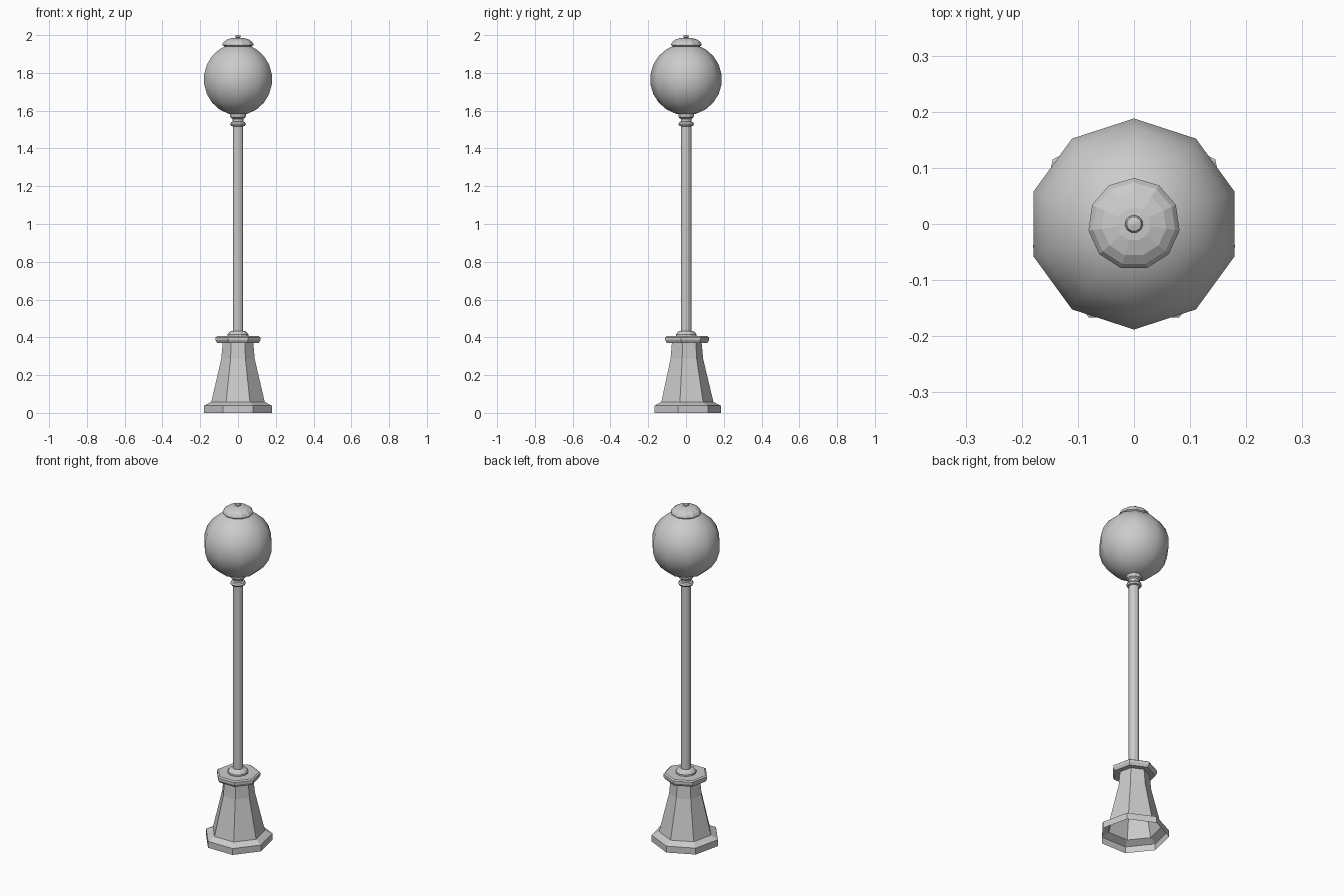
import bpy, bmesh, math

if "Cube" in bpy.data.objects:
    bpy.data.objects.remove(bpy.data.objects["Cube"])


def lathe(name, profile, sides, smooth=False):
    """Revolve (radius, z) points around z, first vertex on +y; r = 0 makes a pole."""
    bm = bmesh.new()
    rings = []
    for r, z in profile:
        if r == 0:
            rings.append([bm.verts.new((0, 0, z))] * sides)
            continue
        ring = []
        for i in range(sides):
            a = math.pi / 2 + 2 * math.pi * i / sides
            ring.append(bm.verts.new((r * math.cos(a), r * math.sin(a), z)))
        rings.append(ring)
    for low, high in zip(rings, rings[1:]):
        for i in range(sides):
            j = (i + 1) % sides
            corners = [low[i], low[j], high[j], high[i]]
            bm.faces.new(list(dict.fromkeys(corners)))
    for f in bm.faces:
        f.smooth = smooth
    bmesh.ops.recalc_face_normals(bm, faces=bm.faces)
    mesh = bpy.data.meshes.new(name)
    bm.to_mesh(mesh)
    bm.free()
    obj = bpy.data.objects.new(name, mesh)
    bpy.context.collection.objects.link(obj)
    return obj


# Seven-sided pedestal, hollow and open underneath
lathe("pedestal", [(0.185, 0), (0.185, 0.038), (0.145, 0.058), (0.091, 0.285),
                   (0.083, 0.37), (0.113, 0.37), (0.122, 0.385), (0.122, 0.4),
                   (0.113, 0.406), (0, 0.406)], 7)

# Rounded collar where the pole meets the pedestal
lathe("pole_collar", [(0.056, 0.405), (0.056, 0.415), (0.047, 0.427),
                      (0.036, 0.434), (0.026, 0.434)], 11)

# Pole
lathe("pole", [(0.028, 0.42), (0.028, 1.54)], 11)

# Turned neck with two rings under the globe
lathe("globe_neck", [(0.027, 1.517), (0.037, 1.52), (0.042, 1.529), (0.037, 1.539),
                     (0.028, 1.543), (0.029, 1.556), (0.039, 1.563),
                     (0.043, 1.575), (0.04, 1.59), (0, 1.59)], 11)

# Globe
R, RINGS = 0.19, 11
globe = [(R * math.sin(math.pi * k / RINGS), 1.766 - R * math.cos(math.pi * k / RINGS))
         for k in range(1, RINGS)]
lathe("globe", [(0, 1.766 - R)] + globe + [(0, 1.766 + R)], 10, smooth=True)

# Cap on top of the globe
lathe("globe_cap", [(0, 1.938), (0.07, 1.938), (0.082, 1.946), (0.082, 1.954),
                    (0.074, 1.966), (0.058, 1.977), (0.03, 1.985), (0, 1.987)], 11)

# Finial
lathe("finial", [(0.006, 1.982), (0.008, 1.987), (0.016, 1.991), (0.013, 1.997),
                 (0, 2.0)], 11)
